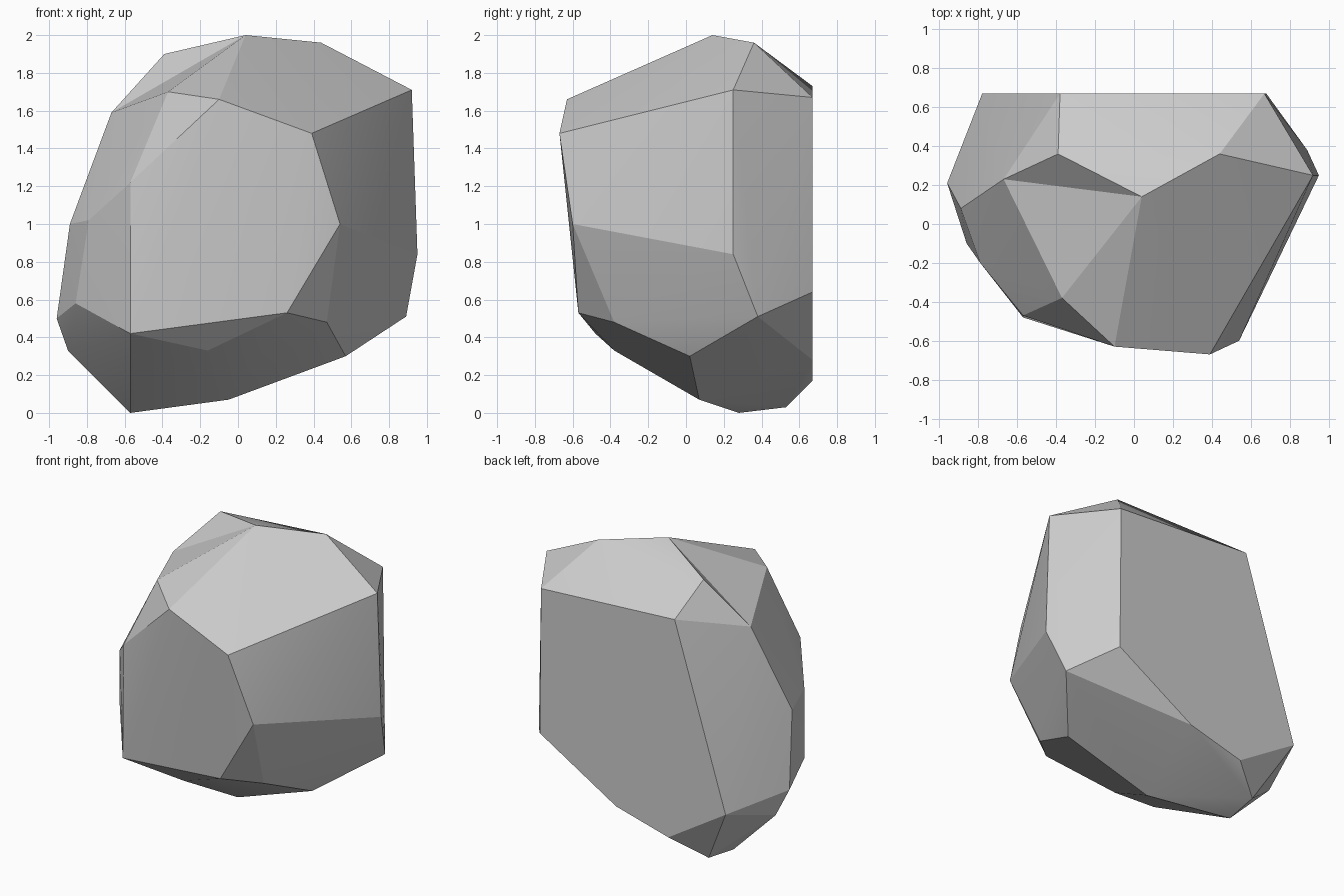
import bpy, bmesh, math
from mathutils import Vector

if "Cube" in bpy.data.objects:
    bpy.data.objects.remove(bpy.data.objects["Cube"])

# Corner points of the faceted boulder, grouped by zone
crown = [(.04, .14, 2), (.44, .36, 1.96), (-.39, .36, 1.9), (-.67, .23, 1.59),
         (-.37, -.38, 1.7)]
front = [(-.1, -.63, 1.66), (.39, -.67, 1.48), (.54, -.6, 1), (.26, -.57, .53),
         (-.57, -.48, .42), (-.57, -.47, 1.22)]
right = [(.92, .25, 1.71), (.95, .25, .84), (.89, .38, .51), (.47, -.38, .48)]
left = [(-.79, -.2, 1.02), (-.89, .08, 1), (-.86, -.1, .58), (-.96, .21, .5), (-.9, .28, .33)]
back = [(.67, .67, 1.67), (.68, .67, .64), (.08, .67, .28), (-.33, .67, .17),
        (-.78, .67, .45), (-.38, .67, 1.73)]
base = [(-.16, -.38, .33), (.57, .02, .3), (-.05, .07, .07), (-.57, .28, 0), (-.55, .53, .03)]

# Stretch a hull over the corners
bm = bmesh.new()
for p in crown + front + right + left + back + base:
    bm.verts.new(p)
bmesh.ops.convex_hull(bm, input=bm.verts[:])
loose = [v for v in bm.verts if not v.link_faces]
bmesh.ops.delete(bm, geom=loose, context='VERTS')

# Shallow notch beside the peak: swap the hull ridge for a valley
def nearest(p):
    return min(bm.verts, key=lambda v: (v.co - Vector(p)).length)

ridge = bm.edges.get((nearest(crown[2]), nearest(crown[4])))
if ridge:
    bmesh.utils.edge_rotate(ridge, True)
bmesh.ops.recalc_face_normals(bm, faces=bm.faces[:])

mesh = bpy.data.meshes.new("boulder")
bm.to_mesh(mesh)
bm.free()
boulder = bpy.data.objects.new("boulder", mesh)
bpy.context.collection.objects.link(boulder)

# Blend only the nearly flat joins within each facet
bpy.context.view_layer.objects.active = boulder
boulder.select_set(True)
bpy.ops.object.shade_smooth_by_angle(angle=math.radians(15))
